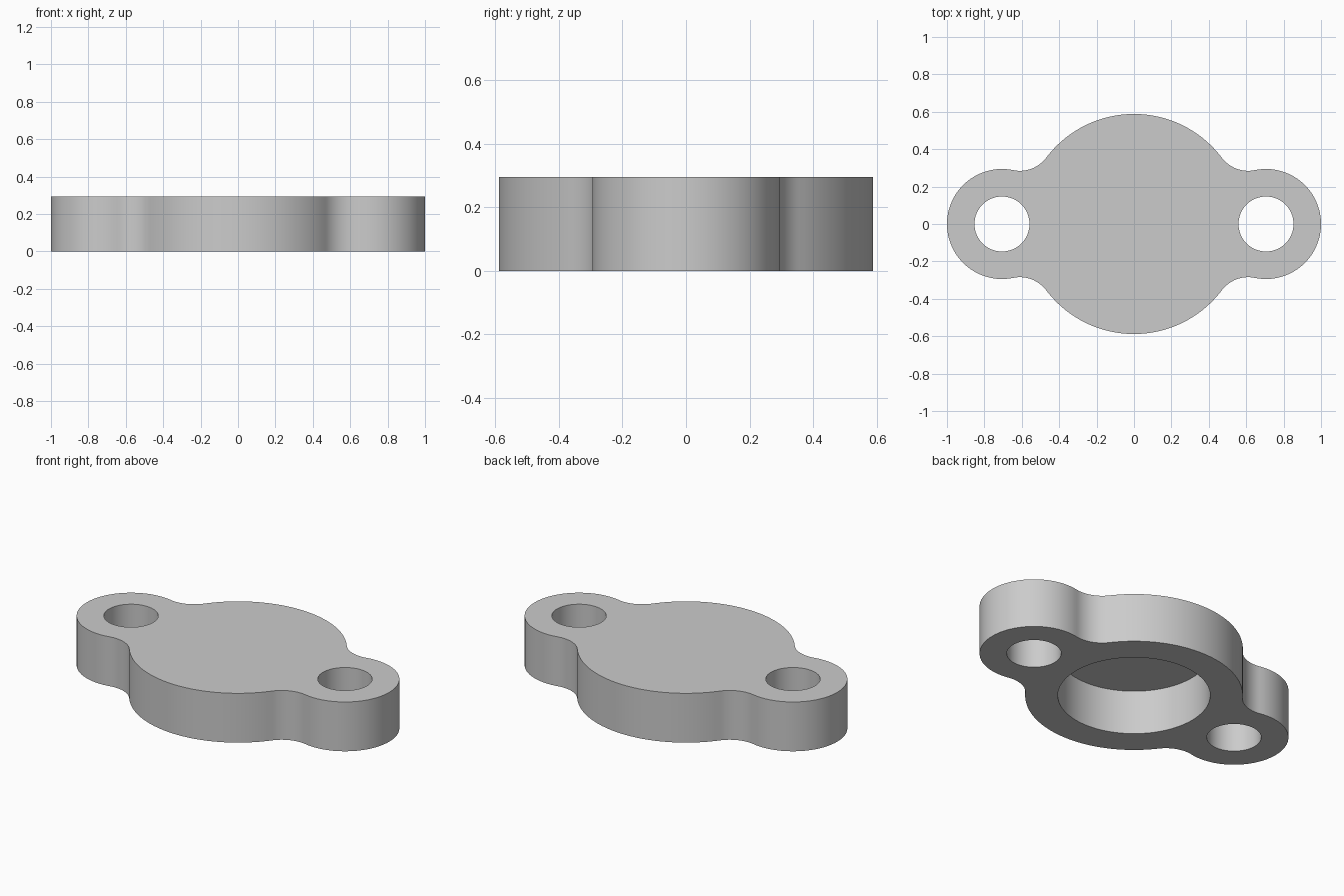
import bpy
import bmesh
from math import atan2, cos, pi, sin, sqrt

cube = bpy.data.objects.get("Cube")
if cube:
    bpy.data.objects.remove(cube, do_unlink=True)

# Proportions: one unit is 1/17 of the half length
U = 1 / 17
BODY_R, LUG_R, FILLET_R = 10 * U, 5 * U, 3 * U
LUG_X, HOLE_R, BORE_R = 12 * U, 2.5 * U, 7 * U
HEIGHT, BORE_DEPTH = 5 * U, 4.5 * U


def arc(cx, cy, r, start, end, steps):
    """Points along an arc, leaving out the last one."""
    angles = [start + (end - start) * i / steps for i in range(steps)]
    return [(cx + r * cos(t), cy + r * sin(t)) for t in angles]


def outline():
    """Round body with two lugs, blended by tangent fillets."""
    reach, lug_reach = BODY_R + FILLET_R, LUG_R + FILLET_R
    fx = (reach ** 2 - lug_reach ** 2 + LUG_X ** 2) / (2 * LUG_X)
    fy = sqrt(reach ** 2 - fx ** 2)
    a, b = atan2(fy, fx - LUG_X), atan2(fy, fx)
    half = arc(LUG_X, 0, LUG_R, -a, a, 48)
    half += arc(fx, fy, FILLET_R, a - pi, b - pi, 16)
    half += arc(0, 0, BODY_R, b, pi - b, 48)
    half += arc(-fx, fy, FILLET_R, -b, -a, 16)
    return half + [(-x, -y) for x, y in half]


bm = bmesh.new()


def ring(points, z):
    verts = [bm.verts.new((x, y, z)) for x, y in points]
    edges = [bm.edges.new((v, verts[i - 1])) for i, v in enumerate(verts)]
    return verts, edges


def wall(points, z0, z1):
    """Upright wall; returns its lower and upper edge loops."""
    low, low_edges = ring(points, z0)
    high, high_edges = ring(points, z1)
    for i in range(len(points)):
        bm.faces.new((low[i - 1], low[i], high[i], high[i - 1]))
    return low_edges, high_edges


# Outer wall and the two bolt holes run the full height
bottom, top = wall(outline(), 0, HEIGHT)
for side in (-1, 1):
    low, high = wall(arc(side * LUG_X, 0, HOLE_R, 0, 2 * pi, 64), 0, HEIGHT)
    bottom += low
    top += high

# Blind bore, open underneath
low, bore_roof = wall(arc(0, 0, BORE_R, 0, 2 * pi, 96), 0, BORE_DEPTH)
bottom += low

# Flat caps
for edges in (bottom, top, bore_roof):
    bmesh.ops.triangle_fill(bm, edges=edges, use_beauty=True, normal=(0, 0, 1))
bmesh.ops.recalc_face_normals(bm, faces=bm.faces)

mesh = bpy.data.meshes.new("flange_cap")
bm.to_mesh(mesh)
bm.free()
flange = bpy.data.objects.new("flange_cap", mesh)
bpy.context.collection.objects.link(flange)

# Plain grey finish
grey = bpy.data.materials.new("light_grey")
grey.use_nodes = True
colour = (0.6, 0.6, 0.6, 1)
grey.diffuse_color = colour
grey.node_tree.nodes["Principled BSDF"].inputs["Base Color"].default_value = colour
mesh.materials.append(grey)

bpy.ops.object.select_all(action="DESELECT")
flange.select_set(True)
bpy.context.view_layer.objects.active = flange
bpy.ops.object.shade_smooth_by_angle(angle=pi / 6)
